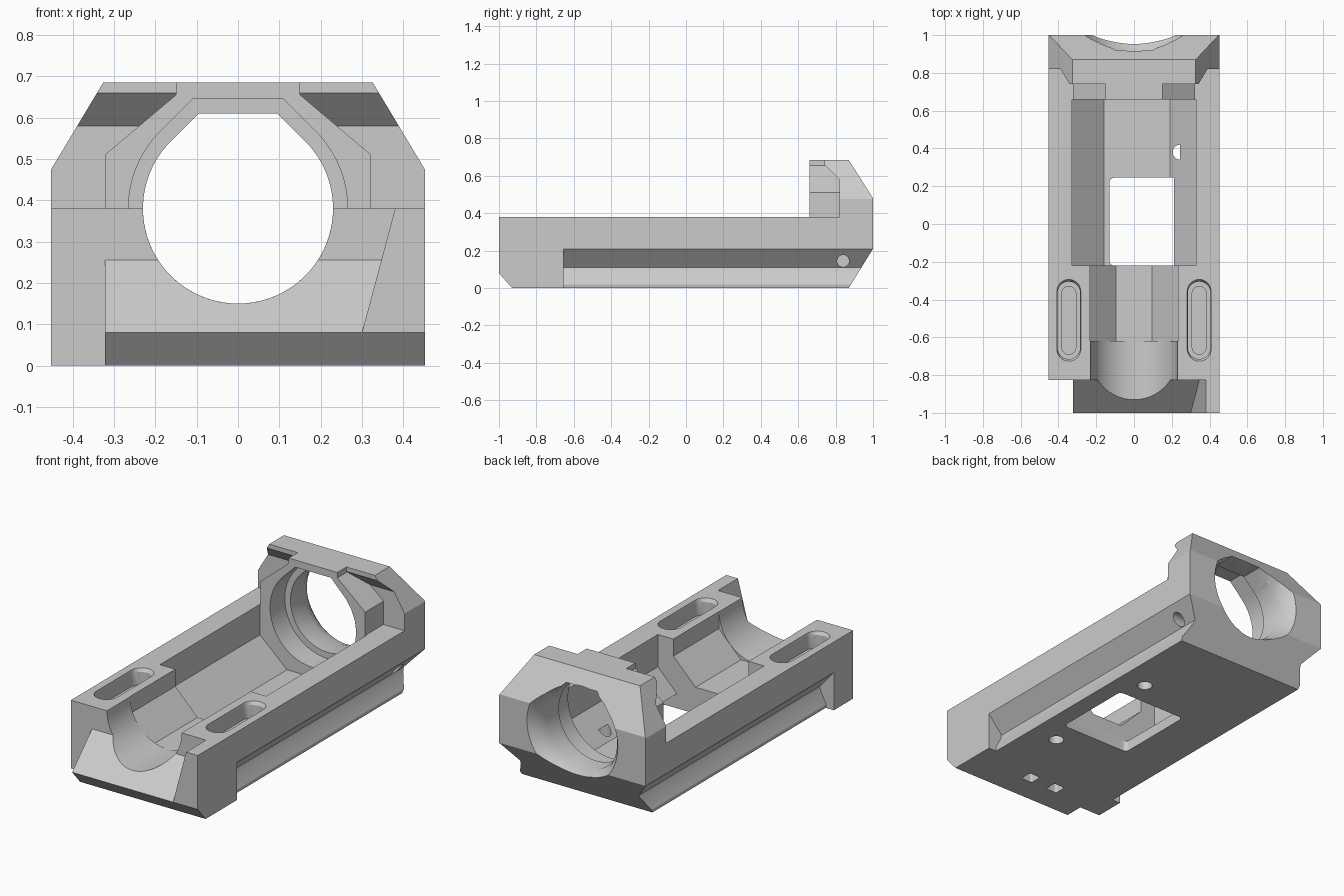
import bpy, bmesh, math

if "Cube" in bpy.data.objects:
    bpy.data.objects.remove(bpy.data.objects["Cube"], do_unlink=True)

grey = bpy.data.materials.new("plain_grey")
grey.use_nodes = True
tone = (0.6, 0.6, 0.6, 1)
grey.diffuse_color = tone
grey.node_tree.nodes["Principled BSDF"].inputs["Base Color"].default_value = tone

AXIS_Z = 0.38   # height of the bore axis


def prism(name, pts, axis, start, end, scale=1.0, pivot=(0, 0)):
    """Extrude a 2D profile along an axis, optionally scaling the end profile."""
    place = {"x": lambda p, t: (t, p[0], p[1]),
             "y": lambda p, t: (p[0], t, p[1]),
             "z": lambda p, t: (p[0], p[1], t)}[axis]
    far = [tuple(c + (v - c) * scale for v, c in zip(p, pivot)) for p in pts]
    bm = bmesh.new()
    a = [bm.verts.new(place(p, start)) for p in pts]
    b = [bm.verts.new(place(p, end)) for p in far]
    bm.faces.new(a)
    bm.faces.new(b)
    for i in range(len(a)):
        j = (i + 1) % len(a)
        bm.faces.new((a[i], a[j], b[j], b[i]))
    bmesh.ops.recalc_face_normals(bm, faces=bm.faces)
    mesh = bpy.data.meshes.new(name)
    bm.to_mesh(mesh)
    bm.free()
    mesh.materials.append(grey)
    obj = bpy.data.objects.new(name, mesh)
    bpy.context.collection.objects.link(obj)
    return obj


def combine(target, tool, operation="DIFFERENCE"):
    mod = target.modifiers.new("combine", "BOOLEAN")
    mod.operation = operation
    mod.solver = "EXACT"
    mod.object = tool
    bpy.context.view_layer.objects.active = target
    bpy.ops.object.modifier_apply(modifier=mod.name)
    bpy.data.objects.remove(tool, do_unlink=True)


def arc(cx, cy, r, a0, a1, n=40):
    return [(cx + r * math.cos(math.radians(a0 + (a1 - a0) * i / n)),
             cy + r * math.sin(math.radians(a0 + (a1 - a0) * i / n))) for i in range(n + 1)]


def circle(cx, cy, r, n=48):
    return arc(cx, cy, r, 0, 360, n)[:-1]


def rect(x0, x1, y0, y1):
    return [(x0, y0), (x1, y0), (x1, y1), (x0, y1)]


def round_rect(x0, x1, y0, y1, r):
    return (arc(x1 - r, y1 - r, r, 0, 90, 6) + arc(x0 + r, y1 - r, r, 90, 180, 6)
            + arc(x0 + r, y0 + r, r, 180, 270, 6) + arc(x1 - r, y0 + r, r, 270, 360, 6))


def flat_top_bore(r):
    """Round bore whose roof has 45 degree shoulders and a flat top."""
    w = r * math.tan(math.radians(22.5))
    return arc(0, AXIS_Z, r, 135, 405, 56) + [(w, AXIS_Z + r), (-w, AXIS_Z + r)]


def slot(cx, r, y0, y1):
    return arc(cx, y1 - r, r, 0, 180, 16) + arc(cx, y0 + r, r, 180, 360, 16)


# Body with raised rear wall, from its side profile
body = prism("cradle_body", [(-1, 0.08), (-0.93, 0), (0.87, 0), (1, 0.21), (1, 0.48),
                             (0.87, 0.685), (0.74, 0.685), (0.74, 0.66), (0.82, 0.58),
                             (0.82, 0.38), (-1, 0.38)], "x", -0.452, 0.452)

# Sloped upper corners of the rear wall, and side grooves
for s in (-1, 1):
    combine(body, prism("corner_cut", [(s * 0.452, 0.475), (s * 0.323, 0.69), (s * 0.323, 0.8),
                                       (s * 0.6, 0.8), (s * 0.6, 0.475)], "y", 0.6, 1.1))
    combine(body, prism("groove_cut", [(s * 0.5, 0.255), (s * 0.452, 0.21), (s * 0.365, 0.11),
                                       (s * 0.37, 0.09), (s * 0.405, 0.02), (s * 0.395, -0.05),
                                       (s * 0.5, -0.05)], "y", -0.655, 1.1))

# Front ramp, bounded by a leaning cheek on the left
ramp = prism("ramp_cut", [(-0.825, 0.5), (-0.825, 0.255), (-1, 0.08), (-1.1, -0.02),
                          (-1.1, 0.5)], "x", -0.6, 0.5)
for v in ramp.data.vertices:
    if v.co.x > 0:
        v.co.x = 0.30 + (v.co.z - 0.08) * 0.267
combine(body, ramp)
combine(body, prism("notch_cut", rect(-0.6, -0.322, -1.1, -0.825), "z", -0.1, 0.6))

# Open pocket with sloped lower walls
combine(body, prism("pocket_cut", [(-0.327, 0.6), (-0.327, 0.21), (-0.16, 0.06), (0.19, 0.06),
                                   (0.327, 0.2), (0.327, 0.6)], "y", -0.22, 0.66))

# Arch in front of the rear wall
combine(body, prism("arch", [(-0.322, 0.25), (0.322, 0.25), (0.322, 0.51), (0.15, 0.655),
                             (0.15, 0.685), (-0.15, 0.685), (-0.15, 0.655), (-0.322, 0.51)],
                    "y", 0.66, 0.85), "UNION")

# Stepped bore through the rear wall, flared at the back
combine(body, prism("wide_bore", flat_top_bore(0.265), "y", 0.6, 0.79))
combine(body, prism("bore", flat_top_bore(0.23), "y", 0.62, 1.1))
combine(body, prism("inner_flare", circle(0, AXIS_Z, 0.225, 64), "y", 0.89, 0.97, 1.12, (0, AXIS_Z)))
combine(body, prism("outer_flare", circle(0, AXIS_Z, 0.24, 64), "y", 0.95, 1.01, 1.2, (0, AXIS_Z)))

# Front cradle: round at the mouth, faceted further in
combine(body, prism("round_channel", arc(0, AXIS_Z, 0.23, 180, 360, 48)
                    + [(0.23, 0.6), (-0.23, 0.6)], "y", -1.1, -0.6))
combine(body, prism("faceted_channel", [(-0.232, 0.6), (-0.232, 0.285), (-0.095, 0.148),
                                        (0.095, 0.148), (0.232, 0.285), (0.232, 0.6)],
                    "y", -0.62, -0.2))

# Blind slots in the rails, with a bevelled rim and a narrower lower step
for s in (-1, 1):
    x = s * 0.345
    combine(body, prism("slot_rim", slot(x, 0.06, -0.715, -0.305), "z", 0.362, 0.4, 1.12, (x, -0.51)))
    combine(body, prism("slot_upper", slot(x, 0.06, -0.715, -0.305), "z", 0.29, 0.45))
    combine(body, prism("slot_lower", slot(x, 0.037, -0.69, -0.33), "z", 0.2, 0.35))

# Window, screw holes and small sockets in the underside
combine(body, prism("window_cut", round_rect(-0.13, 0.30, -0.22, 0.245, 0.025), "z", -0.1, 0.081))
combine(body, prism("rear_screw_hole", circle(0.245, 0.38, 0.04, 32), "z", -0.1, 0.116))
combine(body, prism("front_screw_hole", circle(0.235, -0.36, 0.04, 32), "z", -0.1, 0.11))
for x in (0.08, -0.09):
    combine(body, prism("socket_cut", round_rect(x - 0.035, x + 0.035, -0.79, -0.72, 0.012), "z", -0.1, 0.08))

# Cross hole in the left groove
combine(body, prism("cross_hole", circle(0.84, 0.145, 0.032, 24), "x", 0.28, 0.6))

bpy.ops.object.select_all(action="DESELECT")
body.select_set(True)
bpy.context.view_layer.objects.active = body
bpy.ops.object.shade_smooth_by_angle(angle=math.radians(25))
